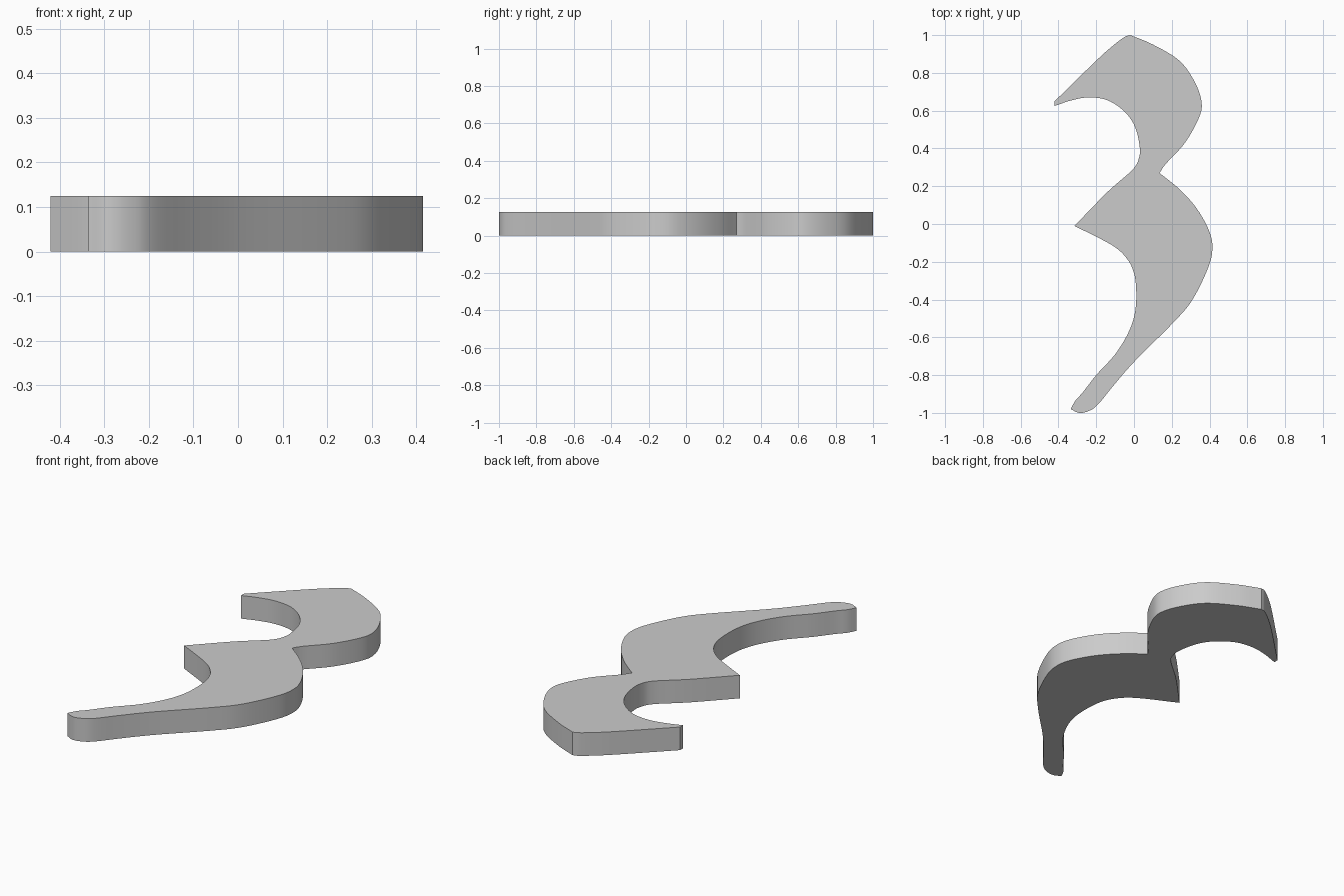
import bpy
import bmesh
import math
from mathutils import Vector

THICKNESS = 0.125
STEPS = 5

default_cube = bpy.data.objects.get("Cube")
if default_cube:
    bpy.data.objects.remove(default_cube, do_unlink=True)


def make_material(name, colour):
    material = bpy.data.materials.new(name)
    material.use_nodes = True
    material.diffuse_color = colour
    shader = next(n for n in material.node_tree.nodes if n.type == "BSDF_PRINCIPLED")
    shader.inputs["Base Color"].default_value = colour
    return material


def smooth_run(points):
    """Sample a smooth curve through the points, leaving out the last one."""
    knots = [Vector(p) for p in points]
    knots = [2 * knots[0] - knots[1]] + knots + [2 * knots[-1] - knots[-2]]
    samples = []
    for before, start, end, after in zip(knots, knots[1:], knots[2:], knots[3:]):
        for step in range(STEPS):
            t = step / STEPS
            samples.append(0.5 * (2 * start + (end - before) * t
                                  + (2 * before - 5 * start + 4 * end - after) * t ** 2
                                  + (3 * start - before - 3 * end + after) * t ** 3))
    return samples


def extrude_outline(name, outline, height, material):
    """Turn a closed flat outline into a solid plate with crisp rims."""
    bm = bmesh.new()
    base = bm.faces.new([bm.verts.new((p.x, p.y, 0)) for p in outline])
    extruded = bmesh.ops.extrude_face_region(bm, geom=[base], use_keep_orig=True)
    top = [v for v in extruded["geom"] if isinstance(v, bmesh.types.BMVert)]
    bmesh.ops.translate(bm, verts=top, vec=(0, 0, height))
    bmesh.ops.recalc_face_normals(bm, faces=bm.faces)
    mesh = bpy.data.meshes.new(name)
    bm.to_mesh(mesh)
    bm.free()
    mesh.materials.append(material)
    plate = bpy.data.objects.new(name, mesh)
    bpy.context.collection.objects.link(plate)
    bpy.ops.object.select_all(action="DESELECT")
    plate.select_set(True)
    bpy.context.view_layer.objects.active = plate
    bpy.ops.object.shade_smooth_by_angle(angle=math.radians(30))
    return plate


# Sharp corners where the smooth edges meet
crown = (-0.02, 1.0)
right_notch = (0.135, 0.27)
tail_corner = (-0.335, -0.98)
left_point = (-0.315, -0.01)
beak_under = (-0.42, 0.625)
beak_tip = (-0.42, 0.65)

# Smooth edges, in order around the outline
upper_bulge = [crown, (0.1, 0.95), (0.24, 0.865), (0.32, 0.755), (0.357, 0.65),
               (0.345, 0.565), (0.27, 0.43), (0.17, 0.32), right_notch]
lower_bulge = [right_notch, (0.24, 0.185), (0.33, 0.085), (0.395, -0.03),
               (0.415, -0.12), (0.395, -0.225), (0.31, -0.4), (0.21, -0.52),
               (0.01, -0.72), (-0.1, -0.845), (-0.19, -0.955), (-0.24, -0.99),
               (-0.29, -1.0), tail_corner]
lower_hollow = [tail_corner, (-0.31, -0.935), (-0.27, -0.89), (-0.2, -0.8),
                (-0.1, -0.69), (-0.03, -0.575), (0.005, -0.47), (0.012, -0.36),
                (0, -0.26), (-0.04, -0.18), (-0.12, -0.11), left_point]
upper_hollow = [left_point, (-0.14, 0.17), (-0.01, 0.285), (0.025, 0.345),
                (0.03, 0.41), (0.005, 0.515), (-0.05, 0.595), (-0.14, 0.655),
                (-0.24, 0.67), (-0.33, 0.655), beak_under]
beak_end = [beak_under, beak_tip]
sloping_back = [beak_tip, (-0.2, 0.865), (-0.11, 0.945), (-0.05, 0.99), crown]

outline = []
for edge in (upper_bulge, lower_bulge, lower_hollow, upper_hollow, beak_end, sloping_back):
    outline += smooth_run(edge)

grey = make_material("plain grey", (0.6, 0.6, 0.6, 1))
extrude_outline("curved_plate", outline, THICKNESS, grey)
